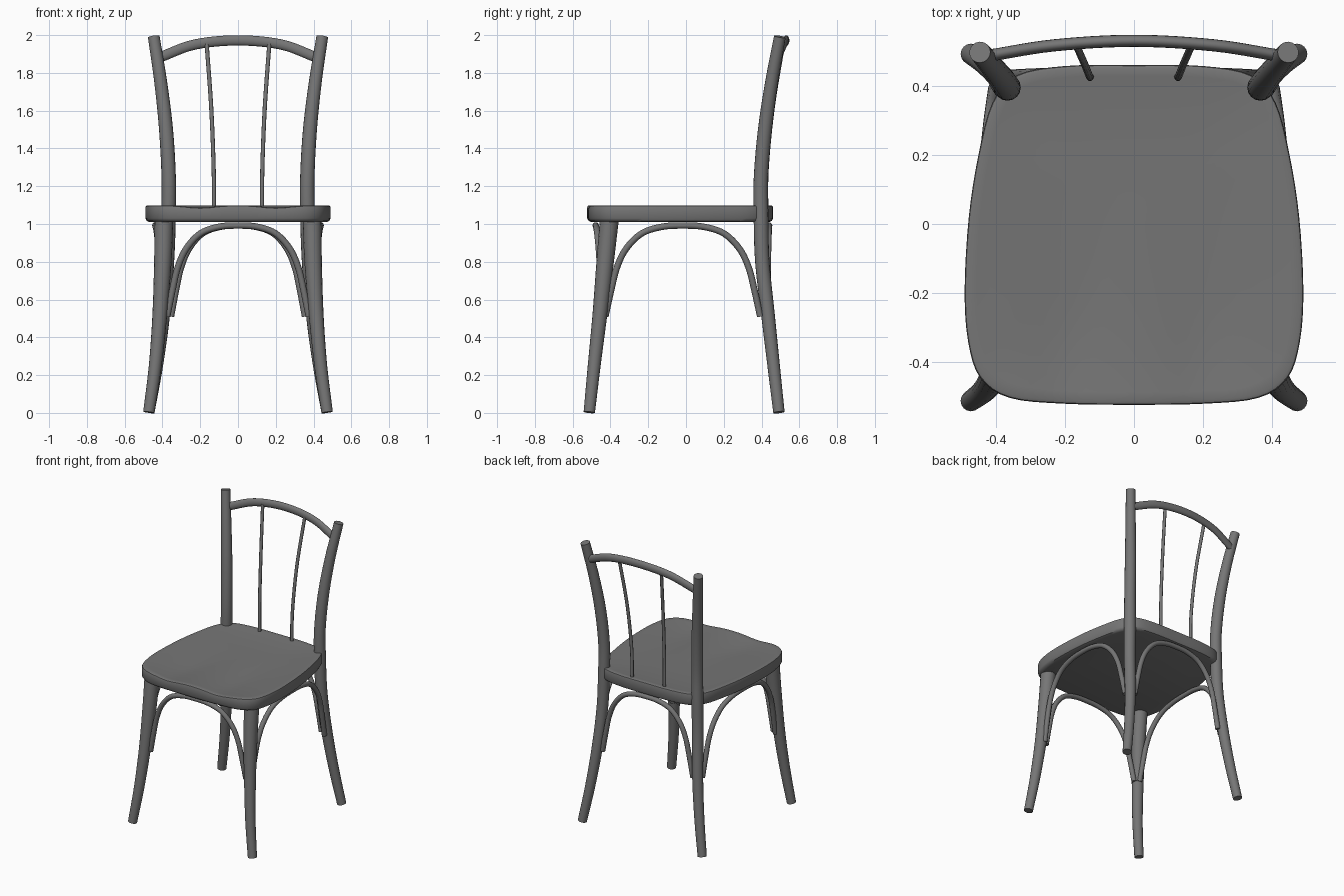
import bpy, bmesh, math
from mathutils import Vector

cube = bpy.data.objects.get("Cube")
if cube:
    bpy.data.objects.remove(cube)

GREY = (0.18, 0.18, 0.18, 1)
wood = bpy.data.materials.new("grey wood")
wood.use_nodes = True
wood.diffuse_color = GREY
wood.node_tree.nodes["Principled BSDF"].inputs["Base Color"].default_value = GREY


def finish(name, bm):
    bmesh.ops.recalc_face_normals(bm, faces=bm.faces)
    mesh = bpy.data.meshes.new(name)
    bm.to_mesh(mesh)
    bm.free()
    mesh.materials.append(wood)
    obj = bpy.data.objects.new(name, mesh)
    bpy.context.collection.objects.link(obj)
    bpy.ops.object.select_all(action='DESELECT')
    obj.select_set(True)
    bpy.context.view_layer.objects.active = obj
    bpy.ops.object.shade_smooth_by_angle(angle=math.radians(40))
    return obj


def smooth_path(points, steps=6, closed=False):
    """Catmull-Rom spline through points of any dimension."""
    p = [Vector(q) for q in points]
    n = len(p)
    if closed:
        p = [p[-1]] + p + [p[0], p[1]]
    else:
        p = [p[0] * 2 - p[1]] + p + [p[-1] * 2 - p[-2]]
    out = []
    for i in range(1, len(p) - 2):
        a, b, c, d = p[i - 1:i + 3]
        for s in range(steps):
            t = s / steps
            out.append(0.5 * (2 * b + (c - a) * t + (2 * a - 5 * b + 4 * c - d) * t ** 2
                              + (3 * b - a - 3 * c + d) * t ** 3))
    if not closed:
        out.append(p[-2])
    return out


def rod(name, points, ref, flat=1.0, sides=16):
    """Sweep a round or oval section along (x, y, z, radius) points."""
    path = smooth_path(points)
    bm = bmesh.new()
    rings = []
    for i, q in enumerate(path):
        tangent = (path[min(i + 1, len(path) - 1)] - path[max(i - 1, 0)]).to_3d().normalized()
        u = (Vector(ref) - tangent * tangent.dot(Vector(ref))).normalized()
        v = tangent.cross(u)
        ring = []
        for k in range(sides):
            a = math.tau * k / sides
            ring.append(bm.verts.new(q.to_3d() + (u * flat * math.cos(a) + v * math.sin(a)) * q[3]))
        rings.append(ring)
    for a, b in zip(rings, rings[1:]):
        for k in range(sides):
            m = (k + 1) % sides
            bm.faces.new((a[k], a[m], b[m], b[k]))
    bm.faces.new(rings[0])
    bm.faces.new(rings[-1])
    return finish(name, bm)


# Seat: rounded outline, shallow dish and two thigh hollows at the front
half = [(0.2, -0.52), (0.36, -0.503), (0.445, -0.445), (0.48, -0.34), (0.49, -0.19),
        (0.478, 0.02), (0.45, 0.2), (0.41, 0.35), (0.34, 0.43), (0.2, 0.457)]
outline = smooth_path([(0, -0.523)] + half + [(0, 0.46)] + [(-x, y) for x, y in half[::-1]],
                      steps=4, closed=True)


def top_z(x, y, f):
    front = max(0, min(1, (0.15 - y) / 0.5))
    hollow = 0.013 * front * math.exp(-((abs(x) - 0.2) / 0.1) ** 2)
    return 1.1 - 0.016 * (1 - f ** 3) - hollow


bm = bmesh.new()
levels = [(0.955, 1.01), (0.985, 1.016), (1, 1.03), (1, None), (0.995, None)]
levels += [(f, None) for f in (0.98, 0.93, 0.85, 0.75, 0.62, 0.48, 0.33, 0.18, 0.07)]
rings = []
for i, (f, z) in enumerate(levels):
    drop = {3: 0.012, 4: 0.004}.get(i, 0)
    rings.append([bm.verts.new((p.x * f, p.y * f,
                                z if z else top_z(p.x * f, p.y * f, f) - drop)) for p in outline])
for a, b in zip(rings, rings[1:]):
    for k in range(len(outline)):
        m = (k + 1) % len(outline)
        bm.faces.new((a[k], a[m], b[m], b[k]))
bm.faces.new(rings[0])
bm.faces.new(rings[-1])
finish("seat", bm)

X, Y = (1, 0, 0), (0, 1, 0)
for side, s in (("left", 1), ("right", -1)):
    # Splayed front leg
    rod(f"{side}_front_leg", [
        (s * 0.472, -0.512, 0.003, 0.03), (s * 0.438, -0.486, 0.25, 0.034),
        (s * 0.414, -0.456, 0.52, 0.039), (s * 0.398, -0.428, 0.8, 0.046),
        (s * 0.392, -0.405, 1.03, 0.05)], X)
    # Rear leg and back post in one piece
    rod(f"{side}_back_post", [
        (s * 0.472, 0.492, 0.003, 0.03), (s * 0.43, 0.464, 0.25, 0.033),
        (s * 0.396, 0.434, 0.52, 0.036), (s * 0.376, 0.404, 0.8, 0.038),
        (s * 0.368, 0.397, 1.05, 0.039), (s * 0.367, 0.397, 1.25, 0.038),
        (s * 0.381, 0.418, 1.5, 0.037), (s * 0.409, 0.453, 1.75, 0.034),
        (s * 0.446, 0.497, 1.992, 0.031)], X)
    # Thin back spindle
    rod(f"{side}_spindle", [
        (s * 0.127, 0.425, 1.07, 0.011), (s * 0.129, 0.428, 1.3, 0.011),
        (s * 0.142, 0.46, 1.62, 0.011), (s * 0.166, 0.515, 1.955, 0.011)], X, sides=10)

# Bowed top rail
rod("top_rail", [(s * x, y, z, 0.027) for s, x, y, z in (
    (-1, 0.415, 0.488, 1.882), (-1, 0.23, 0.517, 1.95), (1, 0, 0.53, 1.972),
    (1, 0.23, 0.517, 1.95), (1, 0.415, 0.488, 1.882))], Y, flat=0.65)

# Bent arches between the legs: (fraction of half width, height)
arch = [(1, 0.51), (0.925, 0.65), (0.85, 0.77), (0.73, 0.87), (0.53, 0.95), (0.27, 0.985)]
arch = [(-u, z) for u, z in arch] + [(0, 0.992)] + arch[::-1]


def bow(u, mid, end):
    return mid + (end - mid) * u * u


for name, width, mid, end in (("front_arch", 0.375, -0.478, -0.447),
                              ("back_arch", 0.355, 0.44, 0.43)):
    rod(name, [(u * width, bow(u, mid, end), z, 0.017) for u, z in arch], Y, sides=12)
for name, s in (("left_arch", 1), ("right_arch", -1)):
    rod(name, [(s * bow(u, 0.438, 0.405), u * 0.41 - 0.017, z, 0.017) for u, z in arch],
        X, sides=12)
